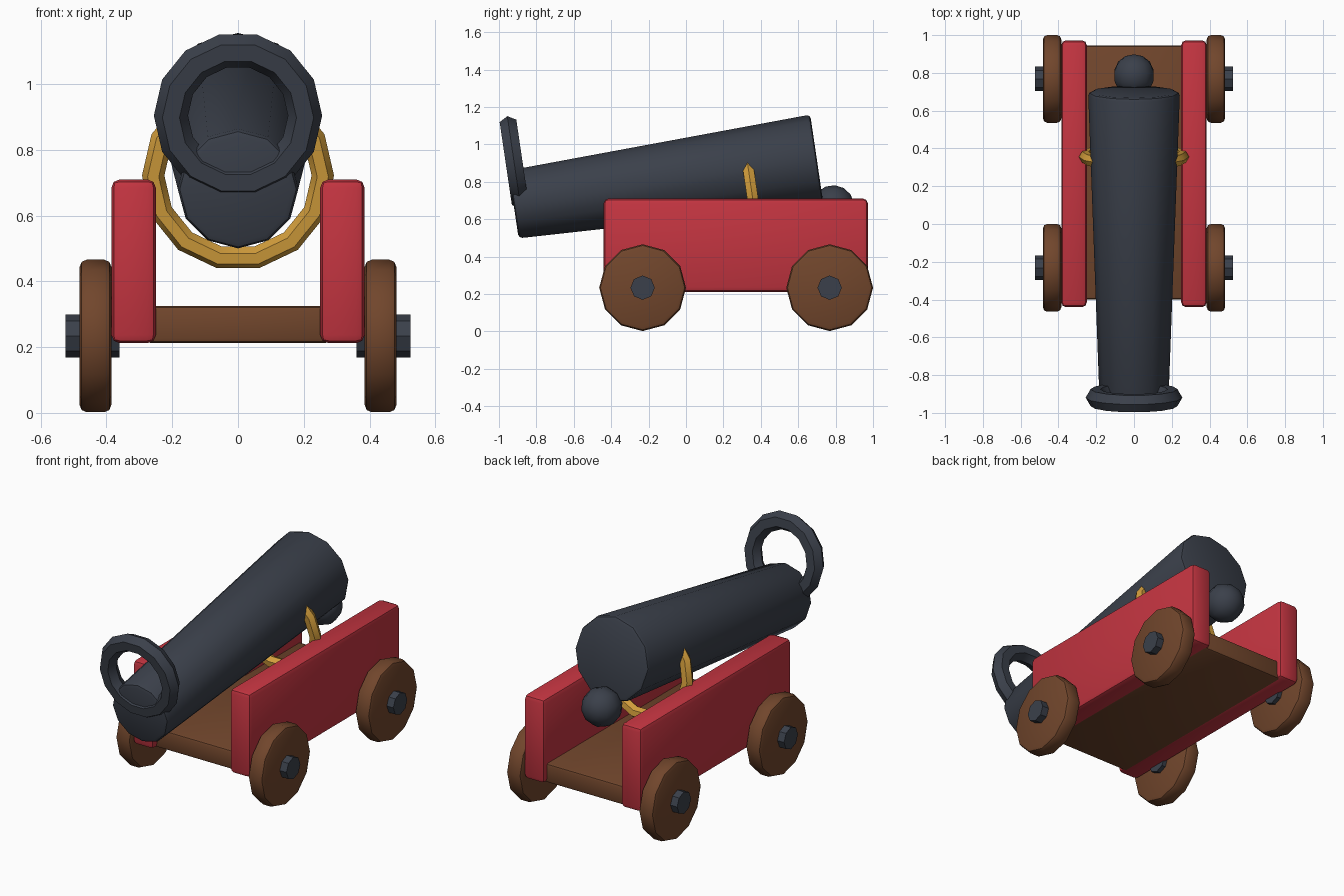
import bpy
from math import radians, cos, sin, pi
from mathutils import Vector

cube = bpy.data.objects.get("Cube")
if cube:
    bpy.data.objects.remove(cube, do_unlink=True)


def material(name, rgb):
    m = bpy.data.materials.new(name)
    m.use_nodes = True
    m.diffuse_color = (*rgb, 1)
    m.node_tree.nodes["Principled BSDF"].inputs["Base Color"].default_value = (*rgb, 1)
    return m


RED = material("red paint", (0.55, 0.035, 0.052))
WOOD = material("brown wood", (0.165, 0.061, 0.025))
IRON = material("dark iron", (0.043, 0.051, 0.069))
BRASS = material("brass", (0.65, 0.34, 0.045))


def finish(name, mat, bevel=0, segments=2):
    """Name and colour the active object, round its edges, shade it."""
    ob = bpy.context.object
    ob.name = name
    ob.data.materials.append(mat)
    bpy.ops.object.transform_apply(location=False, rotation=False, scale=True)
    if bevel:
        mod = ob.modifiers.new("Rounded edges", "BEVEL")
        mod.width = bevel
        mod.segments = segments
        mod.limit_method = "ANGLE"
        mod.angle_limit = radians(50)
        bpy.ops.object.modifier_apply(modifier=mod.name)
    bpy.ops.object.shade_smooth_by_angle(angle=radians(40))
    return ob


def box(name, mat, lo, hi, bevel):
    lo, hi = Vector(lo), Vector(hi)
    bpy.ops.mesh.primitive_cube_add(size=1, location=(lo + hi) / 2)
    bpy.context.object.scale = hi - lo
    return finish(name, mat, bevel)


def disc(name, mat, sides, radius, x0, x1, y, z, bevel=0):
    bpy.ops.mesh.primitive_cylinder_add(vertices=sides, radius=radius, depth=abs(x1 - x0),
                                        location=((x0 + x1) / 2, y, z),
                                        rotation=(0, pi / 2, 0))
    return finish(name, mat, bevel)


TILT = radians(8.4)


def ring(name, mat, major, minor, location):
    """Ring standing square to the barrel's axis."""
    bpy.ops.mesh.primitive_torus_add(major_segments=14, minor_segments=6,
                                     major_radius=major, minor_radius=minor,
                                     location=location, rotation=(pi / 2 + TILT, 0, 0))
    ob = finish(name, mat)
    ob.data.shade_smooth()
    return ob


# Carriage: floor, side panels, wheels and axle ends
box("carriage_floor", WOOD, (-0.28, -0.40, 0.212), (0.28, 0.945, 0.325), 0.015)
for side, s in (("left", 1), ("right", -1)):
    xs = sorted((s * 0.25, s * 0.385))
    box(side + "_panel", RED, (xs[0], -0.44, 0.212), (xs[1], 0.972, 0.71), 0.025)
    for end, y in (("front", -0.232), ("back", 0.768)):
        disc(f"{side}_{end}_wheel", WOOD, 12, 0.232, s * 0.385, s * 0.482, y, 0.234, 0.022)
        disc(f"{side}_{end}_axle", IRON, 8, 0.065, s * 0.36, s * 0.525, y, 0.234)

# Tapered barrel rising towards the back
front, back = Vector((0, -0.922, 0.681)), Vector((0, 0.70, 0.917))
axis = back - front
bpy.ops.mesh.primitive_cone_add(vertices=12, radius1=0.183, radius2=0.243,
                                depth=axis.length, location=(front + back) / 2,
                                rotation=(TILT - pi / 2, 0, 0))
finish("barrel", IRON, 0.02)

# Knob behind the barrel
bpy.ops.mesh.primitive_uv_sphere_add(segments=10, ring_count=7, radius=0.112,
                                     location=(0, 0.787, 0.67), rotation=(pi / 2 + TILT, 0, 0))
finish("barrel_knob", IRON).data.shade_smooth()

# Lifting ring at the front and brass cradle ring round the barrel
ring("front_ring", IRON, 0.204, 0.052, (0, -0.919, 0.904))
ring("cradle_ring", BRASS, 0.258, 0.034, (0, 0.355, 0.722))
